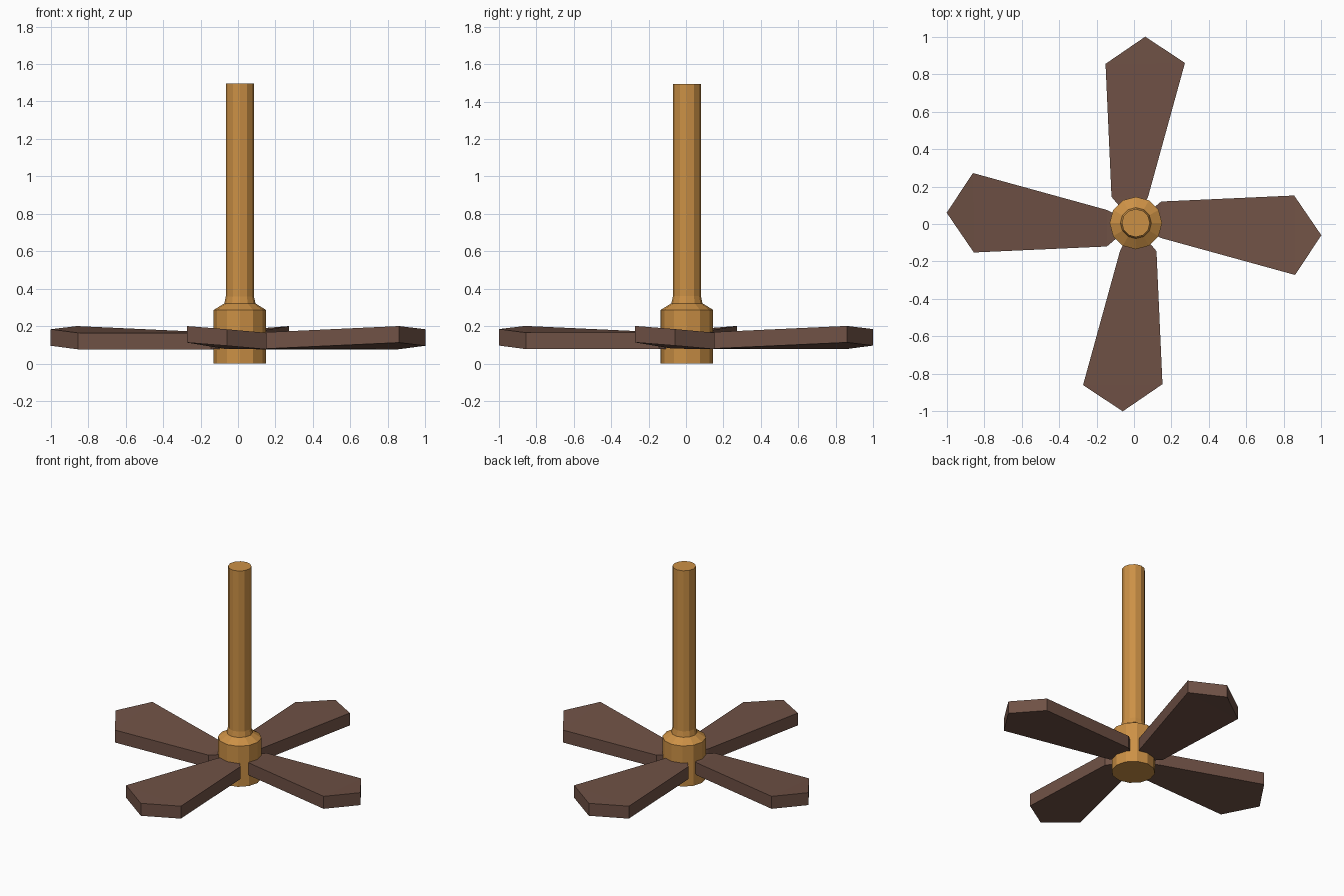
import bpy, bmesh, math
from mathutils import Matrix

if "Cube" in bpy.data.objects:
    bpy.data.objects.remove(bpy.data.objects["Cube"])


def material(name, color):
    m = bpy.data.materials.new(name)
    m.diffuse_color = (*color, 1)
    m.use_nodes = True
    m.node_tree.nodes["Principled BSDF"].inputs["Base Color"].default_value = m.diffuse_color
    return m


def add_object(name, bm, mat):
    bmesh.ops.recalc_face_normals(bm, faces=bm.faces)
    mesh = bpy.data.meshes.new(name)
    bm.to_mesh(mesh)
    bm.free()
    mesh.materials.append(mat)
    ob = bpy.data.objects.new(name, mesh)
    bpy.context.collection.objects.link(ob)
    return ob


def lathe(name, profile, sides, mat):
    bm = bmesh.new()
    rings = [[bm.verts.new((r * math.cos(2 * math.pi * i / sides),
                            r * math.sin(2 * math.pi * i / sides), z))
              for i in range(sides)] for r, z in profile]
    for a, b in zip(rings, rings[1:]):
        for i in range(sides):
            j = (i + 1) % sides
            bm.faces.new((a[i], a[j], b[j], b[i]))
    bm.faces.new(rings[0])
    bm.faces.new(rings[-1])
    return add_object(name, bm, mat)


def blade(name, angle, mat):
    # Outline as x, y, bottom z, with the leading edge raised
    outline = [(0.05, 0.04, 0.08), (0.05, -0.03, 0.08), (0.145, -0.075, 0.08),
               (0.86, -0.272, 0.113), (1.0, -0.06, 0.096),
               (0.855, 0.152, 0.077), (0.145, 0.12, 0.077)]
    bm = bmesh.new()
    low = [bm.verts.new(p) for p in outline]
    high = [bm.verts.new((x, y, z + 0.088)) for x, y, z in outline]
    n = len(outline)
    # Root, root flare and paddle sections, top and bottom
    for ring in (low, high):
        for ids in ((0, 1, 2, 6), (2, 3, 5, 6), (3, 4, 5)):
            bm.faces.new([ring[i] for i in ids])
    for i in range(n):
        j = (i + 1) % n
        bm.faces.new((low[i], low[j], high[j], high[i]))
    bm.transform(Matrix.Rotation(angle, 4, 'Z'))
    return add_object(name, bm, mat)


brass = material("brass", (0.60, 0.28, 0.06))
wood = material("dark_wood", (0.16, 0.083, 0.06))

# Hub with sloped shoulder and long shaft
hub = lathe("hub_and_shaft", [(0.14, 0), (0.14, 0.287), (0.083, 0.322),
                              (0.075, 0.36), (0.075, 1.495)], 12, brass)
hub.location = (0.01, 0.005, 0)

# Four pitched blades
for k in range(4):
    blade(f"blade_{k + 1}", k * math.pi / 2, wood)
